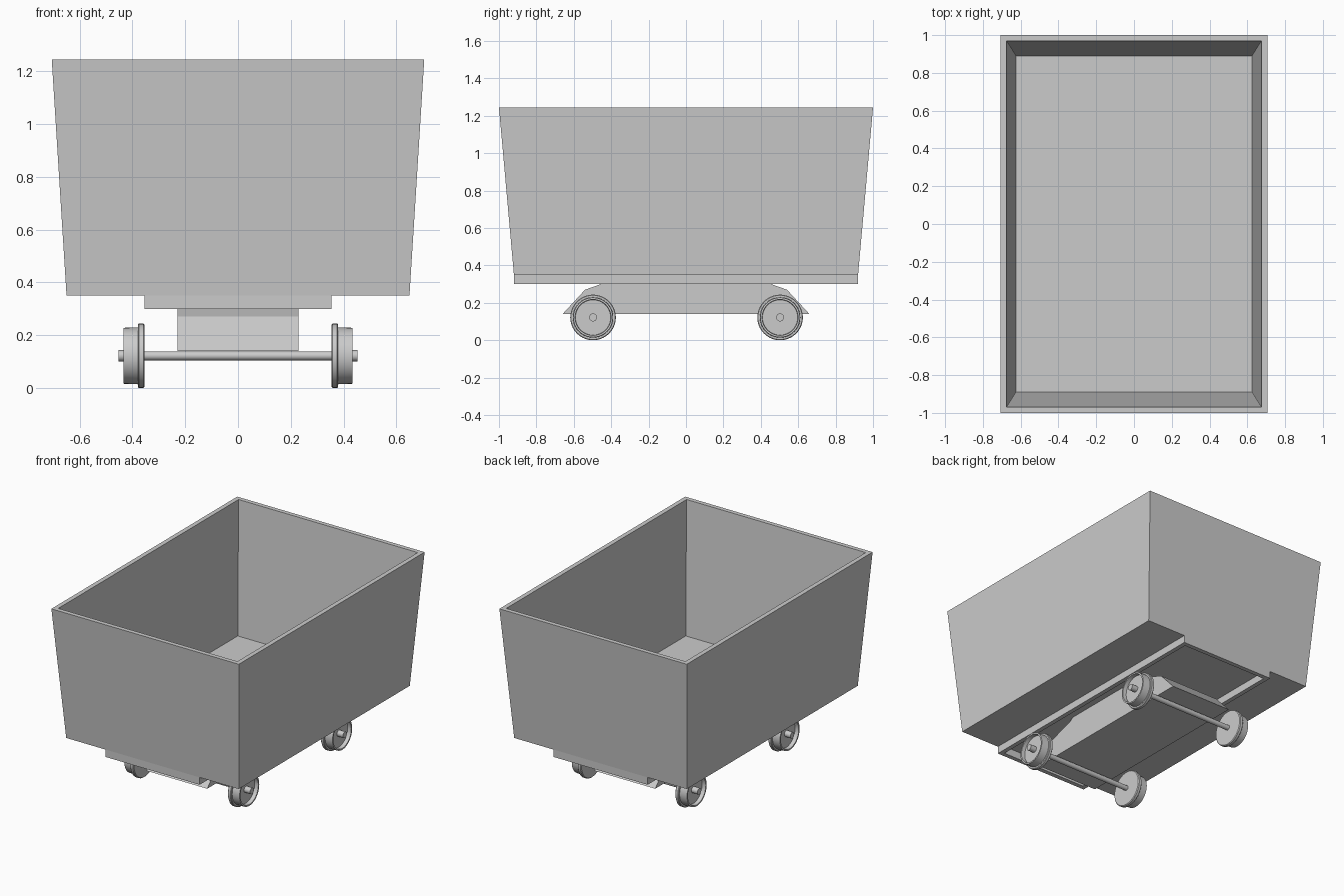
import bpy, bmesh, math

if "Cube" in bpy.data.objects:
    bpy.data.objects.remove(bpy.data.objects["Cube"])


def make(name, verts, faces, smooth=False):
    me = bpy.data.meshes.new(name)
    me.from_pydata(verts, [], faces)
    bm = bmesh.new()
    bm.from_mesh(me)
    bmesh.ops.remove_doubles(bm, verts=bm.verts, dist=1e-5)
    bmesh.ops.recalc_face_normals(bm, faces=bm.faces)
    bm.to_mesh(me)
    bm.free()
    ob = bpy.data.objects.new(name, me)
    bpy.context.collection.objects.link(ob)
    if smooth:
        bpy.ops.object.select_all(action='DESELECT')
        ob.select_set(True)
        bpy.context.view_layer.objects.active = ob
        bpy.ops.object.shade_smooth_by_angle(angle=math.radians(35))
    return ob


def rings(name, sections, close=False):
    """Skin rectangular rings (half x, half y, z); either cap or close the loop."""
    verts = [(sx * hx, sy * hy, z) for hx, hy, z in sections
             for sx, sy in ((-1, -1), (1, -1), (1, 1), (-1, 1))]
    n = len(sections)
    faces = []
    for i in range(n if close else n - 1):
        a, b = 4 * i, 4 * ((i + 1) % n)
        faces += [(a + k, a + (k + 1) % 4, b + (k + 1) % 4, b + k) for k in range(4)]
    if not close:
        faces += [(0, 1, 2, 3), tuple(range(4 * n - 4, 4 * n))]
    return make(name, verts, faces)


def lathe_x(name, profile, y, z, side=1, seg=40):
    """Revolve an (x, radius) profile, starting and ending on the axis, about x."""
    verts = [(side * x, y + r * math.cos(2 * math.pi * k / seg),
              z + r * math.sin(2 * math.pi * k / seg))
             for x, r in profile for k in range(seg)]
    n = len(profile)
    faces = [(i * seg + k, i * seg + (k + 1) % seg,
              (i + 1) * seg + (k + 1) % seg, (i + 1) * seg + k)
             for i in range(n - 1) for k in range(seg)]
    faces += [tuple(range(seg)), tuple(range((n - 1) * seg, n * seg))]
    return make(name, verts, faces, True)


# Open, flared tub with thick walls
rings("tub", [(0.65, 0.92, 0.35), (0.706, 1.0, 1.245),
              (0.675, 0.97, 1.245), (0.625, 0.89, 0.36)])

# Hollow rectangular frame under the tub
rings("chassis_frame", [(0.355, 0.92, 0.30), (0.355, 0.92, 0.35),
                        (0.325, 0.89, 0.35), (0.325, 0.89, 0.30)], close=True)

# Central undercarriage block, side profile extruded across x
half = [(0.66, 0.14), (0.54, 0.27), (0.455, 0.30), (0.36, 0.33), (0.33, 0.35)]
prof = half + [(-y, z) for y, z in reversed(half)]
n = len(prof)
make("undercarriage_block",
     [(x, y, z) for x in (-0.23, 0.23) for y, z in prof],
     [tuple(range(n)), tuple(range(n, 2 * n))] +
     [(i, (i + 1) % n, n + (i + 1) % n, n + i) for i in range(n)])

# Axles and flanged wheels with dished outer faces
AXLE_Z = 0.122
wheel = [(0.354, 0.018), (0.354, 0.117), (0.359, 0.122), (0.376, 0.122),
         (0.380, 0.118), (0.380, 0.108), (0.434, 0.106), (0.434, 0.096),
         (0.408, 0.094), (0.408, 0.021), (0.453, 0.021)]
for end, y in (("front", -0.497), ("back", 0.503)):
    lathe_x(end + "_axle", [(-0.36, 0.017), (0.36, 0.017)], y, AXLE_Z, seg=24)
    for side_name, s in (("left", -1), ("right", 1)):
        lathe_x(f"{end}_{side_name}_wheel", wheel, y, AXLE_Z, s)
